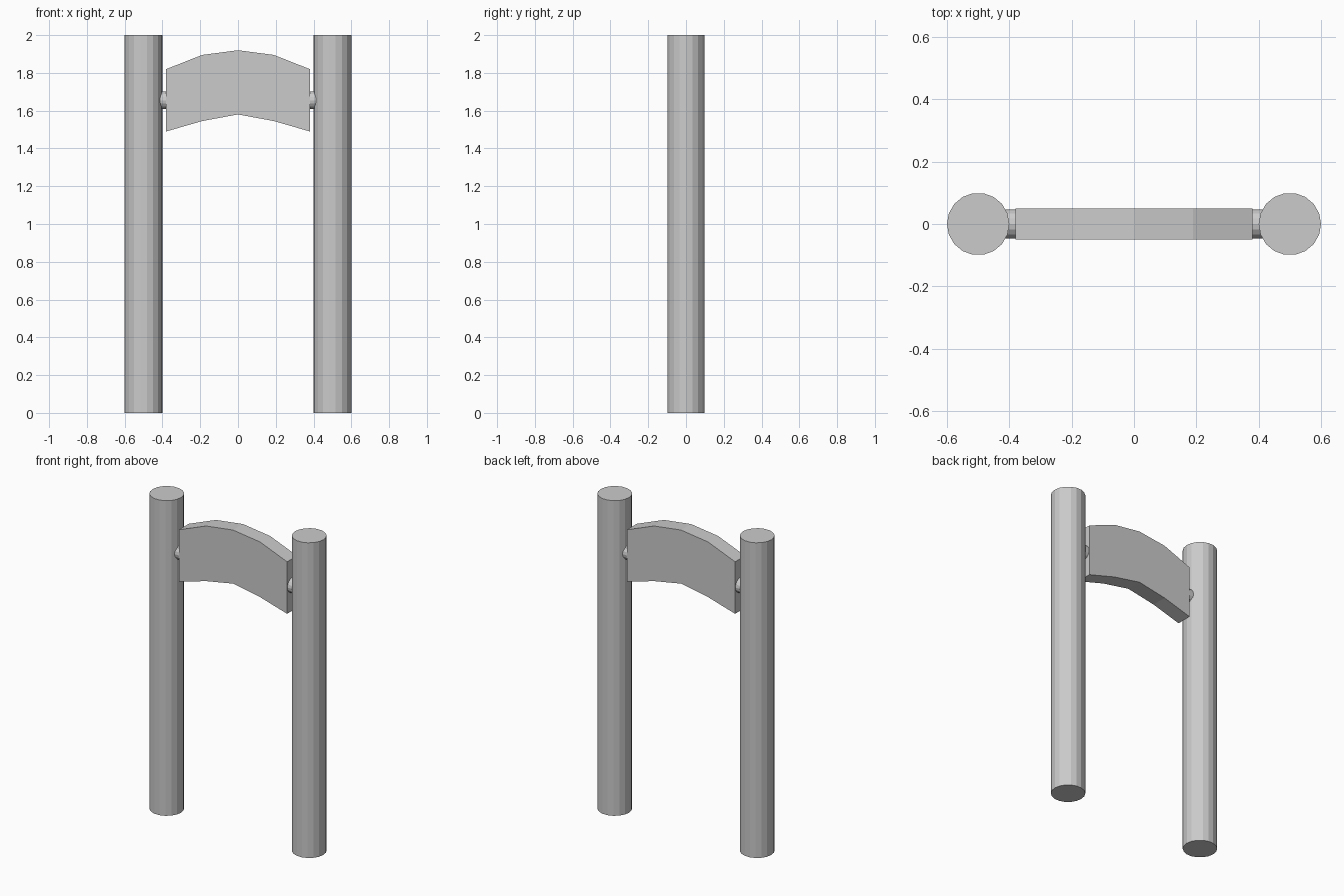
import bpy
import bmesh
from math import pi
from mathutils import Matrix, Vector

cube = bpy.data.objects.get("Cube")
if cube:
    bpy.data.objects.remove(cube, do_unlink=True)

grey = bpy.data.materials.new("light_grey")
grey.use_nodes = True
colour = (0.6, 0.6, 0.6, 1)
grey.diffuse_color = colour
grey.node_tree.nodes["Principled BSDF"].inputs["Base Color"].default_value = colour


def add_object(name, bm):
    bmesh.ops.recalc_face_normals(bm, faces=bm.faces[:])
    mesh = bpy.data.meshes.new(name)
    bm.to_mesh(mesh)
    bm.free()
    mesh.materials.append(grey)
    obj = bpy.data.objects.new(name, mesh)
    bpy.context.collection.objects.link(obj)
    return obj


def add_cylinder(name, radius, length, sides, centre, rotation):
    bm = bmesh.new()
    bmesh.ops.create_cone(bm, cap_ends=True, segments=sides, radius1=radius,
                          radius2=radius, depth=length,
                          matrix=Matrix.Translation(centre) @ rotation)
    return add_object(name, bm)


# Two round posts, each with a short horizontal peg holding the panel
for side, s in (("left", 1), ("right", -1)):
    add_cylinder(side + "_post", 0.1, 2, 18, (s * 0.5, 0, 1),
                 Matrix.Rotation(pi / 2, 4, "Z"))
    add_cylinder(side + "_peg", 0.047, 0.08, 16, (s * 0.4, 0, 1.655),
                 Matrix.Rotation(pi / 2, 4, "Y"))

# Arched panel: faceted profile extruded through its thickness
half_top = [(0.38, 1.82), (0.19, 1.895), (0, 1.92)]
half_bottom = [(0, 1.58), (0.19, 1.545), (0.38, 1.49)]
half = half_top + half_bottom
profile = half[:3] + [(-x, z) for x, z in half[1::-1]]
profile += [(-x, z) for x, z in half[:3:-1]] + half[3:]
bm = bmesh.new()
face = bm.faces.new([bm.verts.new((x, -0.05, z)) for x, z in profile])
extruded = bmesh.ops.extrude_face_region(bm, geom=[face])["geom"]
bmesh.ops.translate(bm, vec=Vector((0, 0.1, 0)),
                    verts=[v for v in extruded if isinstance(v, bmesh.types.BMVert)])
add_object("arched_panel", bm)
